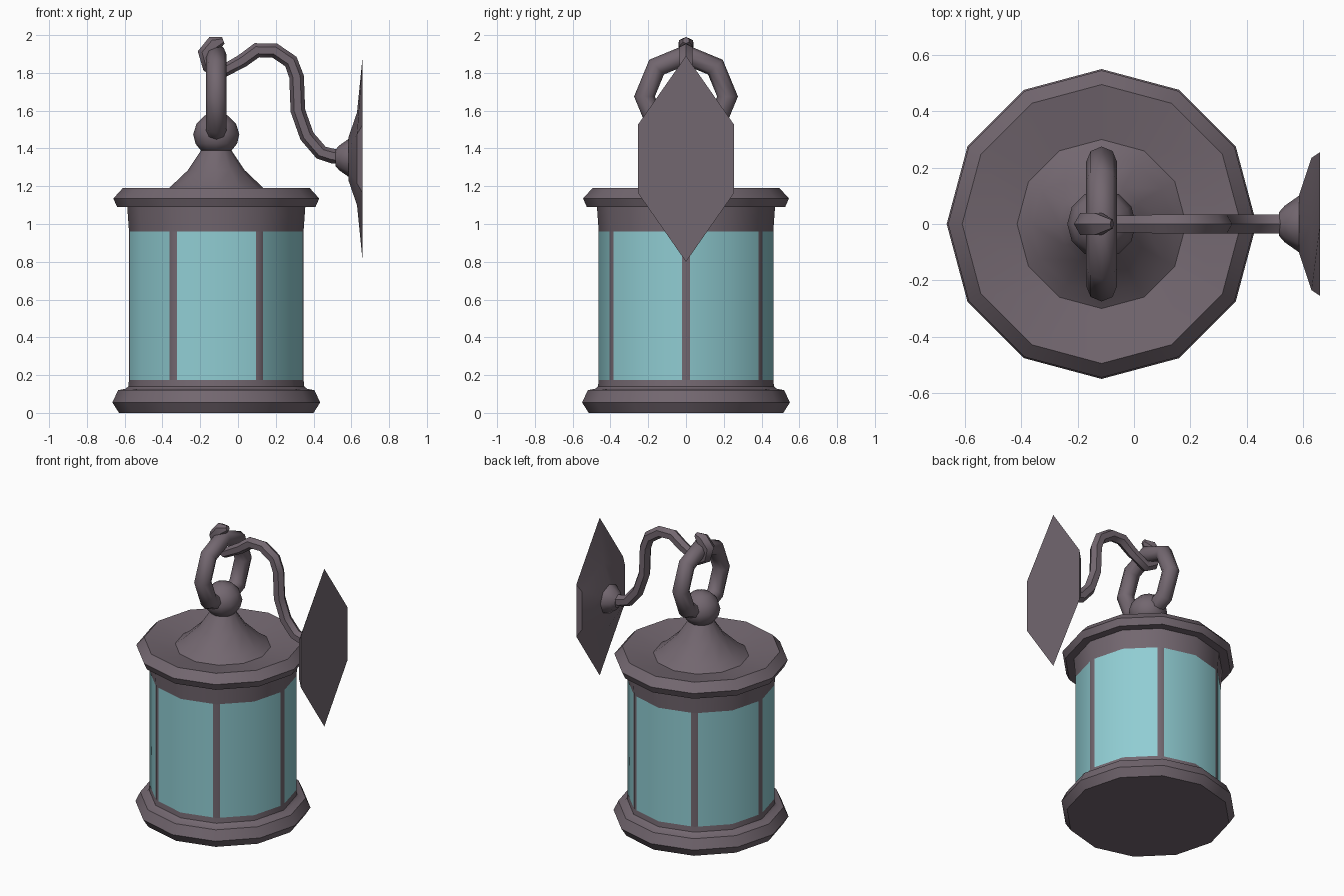
import bpy, bmesh
from math import sin, cos, pi, radians
from mathutils import Vector

if "Cube" in bpy.data.objects:
    bpy.data.objects.remove(bpy.data.objects["Cube"])

CX = -0.115          # lantern axis
WALL_R = 0.462       # lantern wall radius
SIDES = 12


def material(name, rgb):
    m = bpy.data.materials.new(name)
    m.diffuse_color = (*rgb, 1)
    m.use_nodes = True
    m.node_tree.nodes["Principled BSDF"].inputs["Base Color"].default_value = m.diffuse_color
    return m


METAL = material("metal", (0.17, 0.135, 0.16))
GLASS = material("glass", (0.28, 0.61, 0.65))


def finish(bm, name, mat, angle=40, recalc=True):
    if recalc:
        bmesh.ops.recalc_face_normals(bm, faces=bm.faces)
    me = bpy.data.meshes.new(name)
    bm.to_mesh(me)
    bm.free()
    ob = bpy.data.objects.new(name, me)
    bpy.context.collection.objects.link(ob)
    me.materials.append(mat)
    bpy.ops.object.select_all(action='DESELECT')
    ob.select_set(True)
    bpy.context.view_layer.objects.active = ob
    bpy.ops.object.shade_smooth_by_angle(angle=radians(angle))
    return ob


def loft(name, rings, mat=METAL, angle=40, closed=False, caps=True):
    """Skin a list of point rings; cap the ends or close into a loop."""
    bm = bmesh.new()
    vs = [[bm.verts.new(p) for p in ring] for ring in rings]
    n = len(vs[0])
    pairs = list(zip(vs, vs[1:])) + ([(vs[-1], vs[0])] if closed else [])
    for a, b in pairs:
        for i in range(n):
            j = (i + 1) % n
            bm.faces.new((a[i], a[j], b[j], b[i]))
    if caps and not closed:
        bm.faces.new(vs[0][::-1])
        bm.faces.new(vs[-1])
    return finish(bm, name, mat, angle)


def lathe(name, profile, angle=40):
    rings = [[(CX + r * cos(2 * pi * i / SIDES), r * sin(2 * pi * i / SIDES), z)
              for i in range(SIDES)] for r, z in profile]
    return loft(name, rings, angle=angle)


def tube(name, path, radii, sides=6):
    """Sweep a polygon along a path lying in the xz plane."""
    pts = [Vector((x, 0, z)) for x, z in path]
    rings = []
    for i, p in enumerate(pts):
        a, b = pts[max(i - 1, 0)], pts[min(i + 1, len(pts) - 1)]
        t = (b - a).normalized()
        up = Vector((-t.z, 0, t.x))
        rings.append([p + radii[i] * (cos(k * 2 * pi / sides) * up
                      + sin(k * 2 * pi / sides) * Vector((0, 1, 0)))
                      for k in range(sides)])
    return loft(name, rings, angle=50)


# Stepped base, upper band and roof with its dished brim
lathe("base", [(0.515, 0), (0.55, 0.055), (0.52, 0.12), (0.48, 0.128),
               (0.466, 0.14), (WALL_R, 0.175)])
lathe("upper_band", [(WALL_R, 0.96), (0.472, 1.10)])
lathe("roof", [(0.525, 1.09), (0.545, 1.135), (0.495, 1.19), (0.30, 1.155),
               (0.25, 1.19), (0.15, 1.285), (0.08, 1.39)], angle=31)
lathe("finial_ball", [(0.078, 1.385), (0.11, 1.425), (0.122, 1.475),
                      (0.105, 1.53), (0.06, 1.575), (0.01, 1.588)], angle=60)

# Six glass panes and six flush bars, each bent around a wall corner
def corner(i):
    a = i * pi / 6
    return Vector((CX + WALL_R * cos(a), WALL_R * sin(a), 0))


def strip(bm, pts):
    lo = [bm.verts.new((p.x, p.y, 0.17)) for p in pts]
    hi = [bm.verts.new((p.x, p.y, 0.965)) for p in pts]
    for i in range(len(pts) - 1):
        bm.faces.new((lo[i], lo[i + 1], hi[i + 1], hi[i]))


panes, bars = bmesh.new(), bmesh.new()
for i in range(0, SIDES, 2):
    c, nxt, prv, far = corner(i), corner(i + 1), corner(i - 1), corner(i + 2)
    f = 0.095        # bar half width as a share of one wall side
    strip(bars, [c.lerp(prv, f), c, c.lerp(nxt, f)])
    strip(panes, [c.lerp(nxt, f), nxt, far.lerp(nxt, f)])
finish(panes, "glass_panes", GLASS, recalc=False)
finish(bars, "glazing_bars", METAL, recalc=False)

# Octagonal hanging ring through the ball
link = []
for i in range(8):
    a = i * pi / 4
    link.append([(CX + 0.055 * sin(k * pi / 4),
                  (0.22 + 0.055 * cos(k * pi / 4)) * cos(a),
                  1.675 + (0.22 + 0.055 * cos(k * pi / 4)) * sin(a))
                 for k in range(8)])
loft("hanging_ring", link, angle=50, closed=True)

# Curled hook and swan-neck arm
arm = [(-0.078, 1.972), (-0.125, 1.955), (-0.168, 1.905), (-0.15, 1.835),
       (-0.095, 1.80), (-0.03, 1.835), (0.02, 1.862), (0.10, 1.92),
       (0.195, 1.918), (0.28, 1.86), (0.31, 1.78), (0.317, 1.60),
       (0.365, 1.465), (0.44, 1.378), (0.50, 1.36), (0.56, 1.355)]
tube("hook_arm", arm, [0.018, 0.044, 0.046, 0.04, 0.036, 0.034, 0.036] + [0.039] * 9)

# Collar between arm and wall plate
ZP = 1.345
loft("collar", [[(x, r * cos(k * pi / 4), ZP + 0.005 + r * sin(k * pi / 4))
                 for k in range(8)]
                for x, r in [(0.515, 0.042), (0.535, 0.065), (0.585, 0.10), (0.60, 0.10)]])

# Hexagonal wall plate, stepped down to its flat back
def hexagon(x, y, shoulder, tip):
    return [(x, 0, ZP + tip), (x, y, ZP + shoulder), (x, y, ZP - shoulder),
            (x, 0, ZP - tip), (x, -y, ZP - shoulder), (x, -y, ZP + shoulder)]


loft("wall_plate", [hexagon(0.585, 0.10, 0.06, 0.115), hexagon(0.63, 0.235, 0.13, 0.245),
                    hexagon(0.66, 0.255, 0.18, 0.545)], angle=25)
